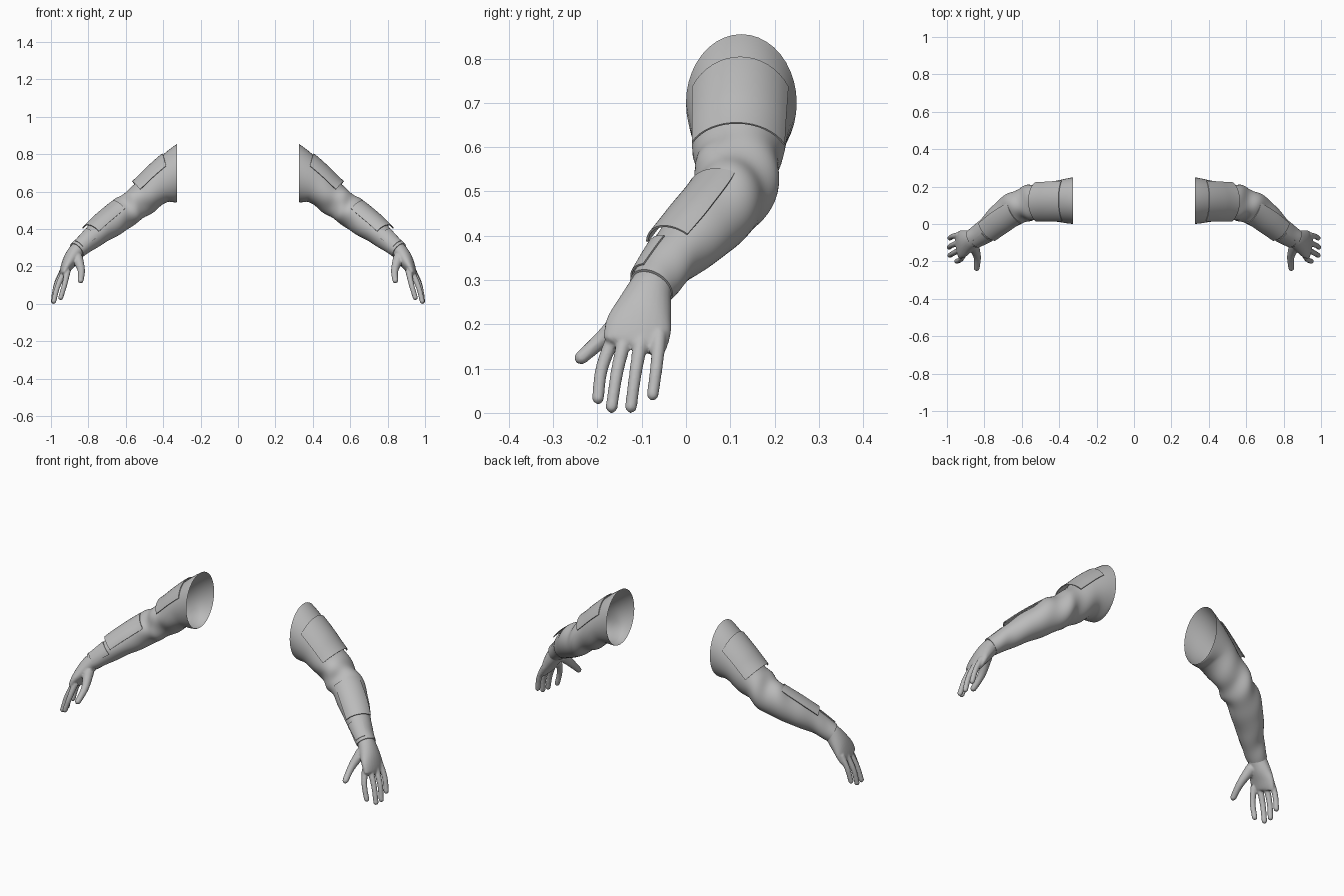
import bpy, bmesh, math
from mathutils import Vector

cube = bpy.data.objects.get("Cube")
if cube:
    bpy.data.objects.remove(cube)

grey = bpy.data.materials.new("plain grey")
grey.use_nodes = True
grey.diffuse_color = (0.5, 0.5, 0.5, 1)
grey.node_tree.nodes["Principled BSDF"].inputs["Base Color"].default_value = (0.5, 0.5, 0.5, 1)

Y = Vector((0, 1, 0))
X = Vector((1, 0, 0))


def spline(keys, t):
    """Smooth interpolation through equal-length tuples, t in key units."""
    i = min(int(t), len(keys) - 2)
    f = t - i
    b, c = Vector(keys[i]), Vector(keys[i + 1])
    a = Vector(keys[i - 1]) if i else b * 2 - c
    d = Vector(keys[i + 2]) if i + 2 < len(keys) else c * 2 - b
    return b + 0.5 * f * (c - a + f * (2 * a - 5 * b + 4 * c - d + f * (3 * (b - c) + d - a)))


def surface(keys, t, angle, offset=0.0, square_start=False):
    """Point on a tube; keys hold x, y, z, radius up and radius sideways."""
    last = len(keys) - 1
    p = spline(keys, t)
    tangent = (spline(keys, min(t + 0.05, last)) - spline(keys, max(t - 0.05, 0)))[:3]
    tangent = Vector(tangent).normalized()
    if square_start and t < 1:
        tangent = X.lerp(tangent, t).normalized()
    side = (Y - tangent * Y.dot(tangent)).normalized()
    up = tangent.cross(side)
    return (Vector(p[:3]) + up * (p[3] + offset) * math.cos(angle)
            + side * (p[4] + offset) * math.sin(angle))


def finish(name, bm, modifiers=()):
    bmesh.ops.recalc_face_normals(bm, faces=bm.faces)
    mesh = bpy.data.meshes.new(name)
    bm.to_mesh(mesh)
    bm.free()
    mesh.materials.append(grey)
    ob = bpy.data.objects.new(name, mesh)
    bpy.context.collection.objects.link(ob)
    for kind, settings in list(modifiers) + [("MIRROR", {"use_mirror_merge": False})]:
        mod = ob.modifiers.new(kind.title(), kind)
        for key, value in settings.items():
            setattr(mod, key, value)
    bpy.ops.object.select_all(action="DESELECT")
    ob.select_set(True)
    bpy.context.view_layer.objects.active = ob
    bpy.ops.object.convert(target="MESH")
    bpy.ops.object.shade_smooth_by_angle(angle=math.radians(45))


def grid(bm, rows, closed=False):
    """Skin rows of points with quads."""
    rows = [[bm.verts.new(p) for p in row] for row in rows]
    n = len(rows[0])
    for r, s in zip(rows, rows[1:]):
        for j in range(n if closed else n - 1):
            k = (j + 1) % n
            bm.faces.new((r[j], r[k], s[k], s[j]))
    return rows


def solid_tube(bm, keys, steps, sides):
    rows = [[surface(keys, (len(keys) - 1) * i / steps, math.tau * j / sides)
             for j in range(sides)] for i in range(steps + 1)]
    rows = grid(bm, rows, True)
    bm.faces.new(rows[0])
    bm.faces.new(rows[-1])


# Sleeve: open tube from shoulder to wrist, creased round the elbow
SLEEVE = [
    (0.325, 0.125, 0.70, 0.155, 0.125),
    (0.43, 0.12, 0.627, 0.103, 0.108),
    (0.53, 0.115, 0.545, 0.086, 0.094),
    (0.62, 0.092, 0.478, 0.084, 0.09),
    (0.71, 0.033, 0.41, 0.073, 0.08),
    (0.79, -0.032, 0.345, 0.057, 0.062),
    (0.862, -0.078, 0.285, 0.046, 0.054),
]


def fold(t, a):
    strength = 0.0008 + 0.0035 * math.exp(-((t - 2.4) / 0.9) ** 2)
    return strength * (math.sin(6 * t + 2.5 * math.cos(a)) + math.sin(3 * a - 4 * t)) * min(t, 1)


def sleeve_point(t, a, offset=0.0):
    return surface(SLEEVE, t, a, offset, True)


SIDES = 40
bm = bmesh.new()
rows = [[sleeve_point(i / 10, a, fold(i / 10, a))
         for a in [math.tau * j / SIDES for j in range(SIDES)]] for i in range(61)]
# Turn the wrist edge slightly inward
rows.append([sleeve_point(6, math.tau * j / SIDES, -0.008) for j in range(SIDES)])
grid(bm, rows, True)
finish("sleeves", bm)


# Raised panels that follow the sleeve
def panel(name, t0, t1, a0, a1, lift0, lift1, thickness, taper=0.0):
    bm = bmesh.new()
    rows = []
    for i in range(13):
        f = i / 12
        start = math.radians(a0 + taper * f)
        end = math.radians(a1 - taper * f)
        rows.append([sleeve_point(t0 + (t1 - t0) * f, start + (end - start) * j / 16,
                                  lift0 + (lift1 - lift0) * f) for j in range(17)])
    grid(bm, rows)
    finish(name, bm, [("SOLIDIFY", {"thickness": thickness, "offset": 0})])


panel("upper_arm_plates", 0.42, 1.65, -60, 60, 0.006, 0.017, 0.004, -4)
panel("forearm_panels", 3.0, 4.8, -80, 12, 0.003, 0.015, 0.005, -8)
panel("wrist_flaps", 4.95, 5.85, -105, -20, 0.004, 0.003, 0.004, 8)

# Hand: palm, four fingers and thumb fused into one skin
PALM = [
    (0.835, -0.062, 0.31, 0.038, 0.046),
    (0.865, -0.08, 0.28, 0.042, 0.05),
    (0.895, -0.095, 0.235, 0.04, 0.064),
    (0.918, -0.107, 0.195, 0.031, 0.075),
    (0.936, -0.115, 0.155, 0.02, 0.072),
    (0.94, -0.118, 0.145, 0.009, 0.06),
]
# Knuckle, middle joint and tip of each finger
FINGERS = [
    [(0.91, -0.16, 0.18), (0.928, -0.19, 0.10), (0.952, -0.2, 0.02)],
    [(0.93, -0.138, 0.17), (0.965, -0.156, 0.09), (0.988, -0.17, 0.0)],
    [(0.938, -0.1, 0.17), (0.973, -0.114, 0.09), (0.99, -0.126, 0.0)],
    [(0.935, -0.06, 0.18), (0.969, -0.066, 0.11), (0.987, -0.077, 0.028)],
    [(0.858, -0.115, 0.245), (0.838, -0.178, 0.178), (0.842, -0.248, 0.114)],
]
bm = bmesh.new()
solid_tube(bm, PALM, 20, 24)
for number, joints in enumerate(FINGERS):
    widths = (0.03, 0.02, 0.015) if number == 4 else (0.017, 0.0145, 0.0135)
    path = []
    for i in range(25):
        f = i / 12
        p = spline(joints, f)
        r = spline([(w, 0) for w in widths], f)[0]
        # Round the fingertip
        left = (Vector(joints[2]) - p).length
        if left < r:
            r *= max(0.3, math.sqrt(1 - (1 - left / r) ** 2))
        path.append((*p, r, r))
    solid_tube(bm, path, 48, 12)
finish("hands", bm, [
    ("REMESH", {"mode": "VOXEL", "voxel_size": 0.005, "use_smooth_shade": True}),
    ("SMOOTH", {"factor": 0.5, "iterations": 3}),
])
